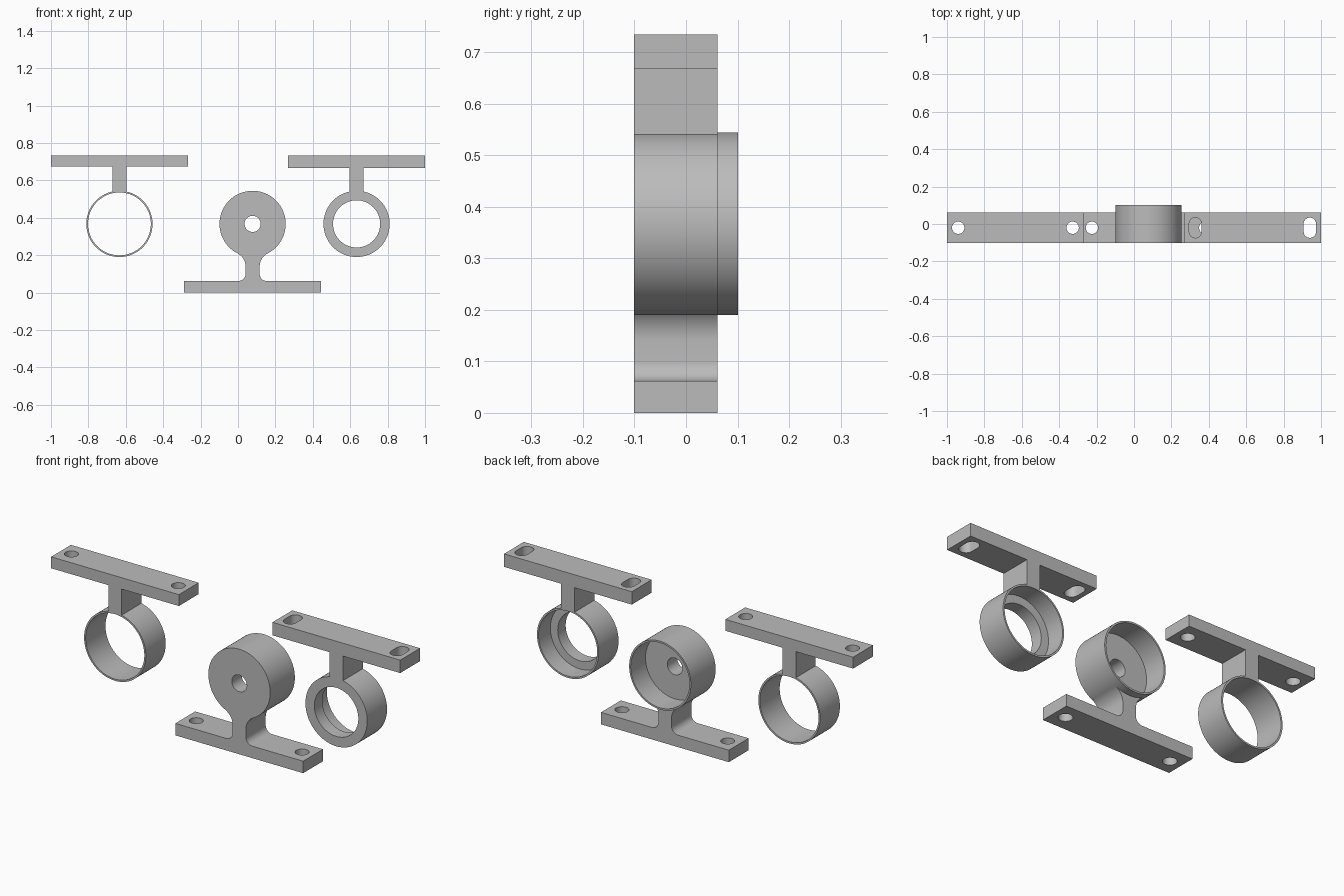
import bpy, bmesh
from math import sin, cos, pi, asin, acos, sqrt
from mathutils import Vector

if "Cube" in bpy.data.objects:
    bpy.data.objects.remove(bpy.data.objects["Cube"])

FRONT, BACK, CUP_BACK = -0.101, 0.061, 0.101   # depth limits
MID_Y = (FRONT + BACK) / 2
RING_Z, RING_R, BORE_R = 0.367, 0.177, 0.168
NECK, HALF = 0.038, 0.366                      # half widths of stem and plate
PLATE_LOW, PLATE_TOP, BASE_TOP = 0.67, 0.734, 0.062

grey = bpy.data.materials.new("light_grey")
grey.use_nodes = True
colour = (0.5, 0.5, 0.5, 1)
grey.diffuse_color = colour
grey.node_tree.nodes["Principled BSDF"].inputs["Base Color"].default_value = colour


def arc(cx, cy, r, a0, a1, n):
    return [(cx + r * cos(a0 + (a1 - a0) * i / n),
             cy + r * sin(a0 + (a1 - a0) * i / n)) for i in range(n + 1)]


def circle(cx, cy, r, n=96):
    return arc(cx, cy, r, 0, 2 * pi, n)[:-1]


def prism(name, outline, low, high, axis):
    """Extrude an outline along y (outline in x, z) or z (outline in x, y)."""
    place = (lambda u, v, w: (u, w, v)) if axis == "y" else (lambda u, v, w: (u, v, w))
    bm = bmesh.new()
    face = bm.faces.new([bm.verts.new(place(u, v, low)) for u, v in outline])
    top = bmesh.ops.extrude_face_region(bm, geom=[face])["geom"]
    bmesh.ops.translate(bm, vec=Vector(place(0, 0, high - low)),
                        verts=[g for g in top if isinstance(g, bmesh.types.BMVert)])
    bmesh.ops.recalc_face_normals(bm, faces=bm.faces)
    mesh = bpy.data.meshes.new(name)
    bm.to_mesh(mesh)
    bm.free()
    mesh.materials.append(grey)
    ob = bpy.data.objects.new(name, mesh)
    bpy.context.collection.objects.link(ob)
    return ob


def combine(body, tool, operation):
    """Apply a boolean and discard the helper."""
    mod = body.modifiers.new("join", "BOOLEAN")
    mod.object, mod.operation, mod.solver = tool, operation, "EXACT"
    with bpy.context.temp_override(object=body, active_object=body):
        bpy.ops.object.modifier_apply(modifier=mod.name)
    bpy.data.objects.remove(tool)


def bore(body, x, r, low, high):
    combine(body, prism("bore", circle(x, RING_Z, r), low, high, "y"), "DIFFERENCE")


def screw_hole(body, x, low, high, slot=0.0):
    r = 0.033
    outline = (arc(x, MID_Y + slot, r, 0, pi, 24) + arc(x, MID_Y - slot, r, pi, 2 * pi, 24)
               if slot else circle(x, MID_Y, r, 48))
    combine(body, prism("hole", outline, low - 0.05, high + 0.05, "z"), "DIFFERENCE")


def finish(ob):
    bpy.ops.object.select_all(action="DESELECT")
    ob.select_set(True)
    bpy.context.view_layer.objects.active = ob
    bpy.ops.object.shade_smooth_by_angle(angle=0.5)


def hanging_bracket(name, x, low, slot):
    """Plate, stem and ring as one outline."""
    a = asin(NECK / RING_R)
    outline = arc(x, RING_Z, RING_R, pi / 2 + a, 2.5 * pi - a, 90)
    outline += [(x + NECK, low), (x + HALF, low), (x + HALF, PLATE_TOP),
                (x - HALF, PLATE_TOP), (x - HALF, low), (x - NECK, low)]
    ob = prism(name, outline, FRONT, BACK, "y")
    for side in (-1, 1):
        screw_hole(ob, x + side * 0.306, low, PLATE_TOP, slot)
    return ob


# Open ring bracket with round screw holes
ring_bracket = hanging_bracket("ring_bracket", -0.634, PLATE_LOW + 0.005, 0)
bore(ring_bracket, -0.634, BORE_R, FRONT - 0.1, BACK + 0.1)
finish(ring_bracket)

# Ring bracket with a front flange and slotted screw holes
flanged_bracket = hanging_bracket("flanged_ring_bracket", 0.634, PLATE_LOW - 0.003, 0.021)
bore(flanged_bracket, 0.634, 0.126, FRONT - 0.1, BACK + 0.1)
bore(flanged_bracket, 0.634, BORE_R, FRONT + 0.065, BACK + 0.1)
finish(flanged_bracket)

# Cup stand: base and filleted neck, right half mirrored to the left
X = 0.078
foot_r, neck_r = 0.037, 0.077
neck_z = RING_Z - sqrt((RING_R + neck_r) ** 2 - (NECK + neck_r) ** 2)
turn = acos((NECK + neck_r) / (RING_R + neck_r))
half = [(HALF, 0), (HALF, BASE_TOP)]
half += arc(NECK + foot_r, BASE_TOP + foot_r, foot_r, 1.5 * pi, pi, 12)
half += arc(NECK + neck_r, neck_z, neck_r, pi, pi - turn, 14)
half += [(0.06, RING_Z)]
outline = [(X + u, v) for u, v in half] + [(X - u, v) for u, v in reversed(half)]
cup_stand = prism("cup_stand", outline, FRONT, BACK, "y")

# Cup body, its deep recess and the centre hole
cup = prism("cup", circle(X, RING_Z, RING_R), FRONT, CUP_BACK, "y")
combine(cup_stand, cup, "UNION")
bore(cup_stand, X, BORE_R, -0.02, CUP_BACK + 0.1)
bore(cup_stand, X, 0.043, FRONT - 0.1, CUP_BACK)
for side in (-1, 1):
    screw_hole(cup_stand, X + side * 0.303, 0, BASE_TOP)
finish(cup_stand)
